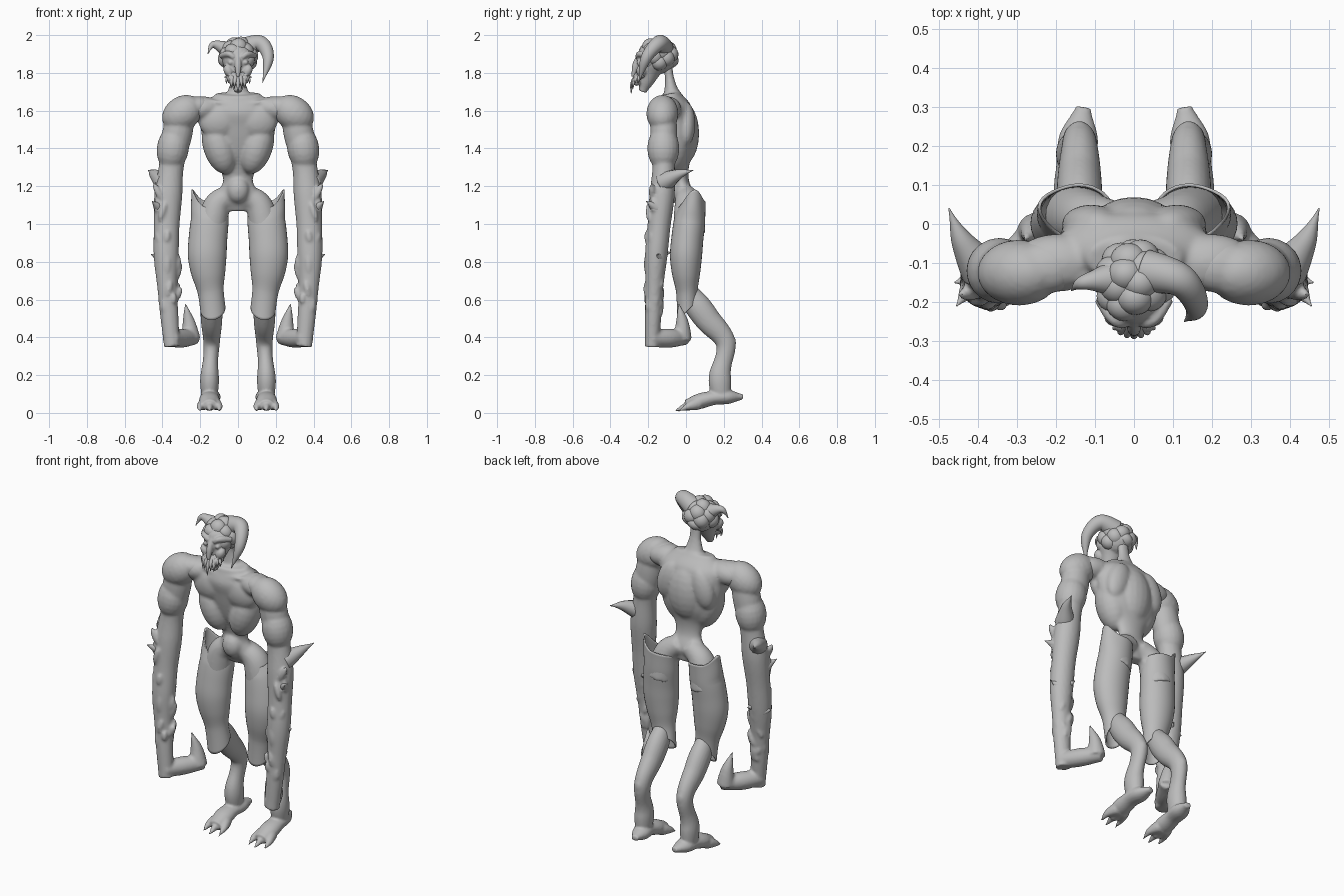
import bpy, bmesh, math, random
from mathutils import Vector, Matrix

random.seed(4)
default_cube = bpy.data.objects.get("Cube")
if default_cube:
    bpy.data.objects.remove(default_cube)

tone = 0.5
grey = bpy.data.materials.new("plain_grey")
grey.use_nodes = True
grey.diffuse_color = (tone, tone, tone, 1)
grey.node_tree.nodes["Principled BSDF"].inputs["Base Color"].default_value = grey.diffuse_color

ACROSS, DEPTH, UP = Matrix.Identity(3)
POINT = .002


def sample(values, fraction):
    """Smooth interpolation through evenly spaced numbers or vectors."""
    last = len(values) - 1
    place = min(max(fraction, 0), 1) * last
    i = min(int(place), last - 1)
    t = place - i
    before, start = values[max(i - 1, 0)], values[i]
    end, after = values[i + 1], values[min(i + 2, last)]
    tangent_in, tangent_out = (end - before) / 2, (after - start) / 2
    ease = t * t * (3 - 2 * t)
    return (start * (1 - ease) + end * ease
            + tangent_in * (t * (1 - t) ** 2) - tangent_out * (t * t * (1 - t)))


def tube(bm, path, radii, flat=1.0, side=ACROSS, segments=24, caps=True):
    """Loft ellipses along a path; radii are evenly spaced over its length."""
    path = [Vector(p) for p in path]
    steps = 6 * max(len(path), len(radii))
    spots = [sample(path, i / steps) for i in range(steps + 1)]
    travelled = [0.0]
    for a, b in zip(spots, spots[1:]):
        travelled.append(travelled[-1] + (b - a).length)
    rings = []
    for i, spot in enumerate(spots):
        along = (spots[min(i + 1, steps)] - spots[max(i - 1, 0)]).normalized()
        u = (side - along * side.dot(along)).normalized()
        v = along.cross(u) * flat
        radius = max(sample(radii, travelled[i] / travelled[-1]), POINT)
        angles = [math.tau * k / segments for k in range(segments)]
        rings.append([bm.verts.new(spot + (u * math.cos(a) + v * math.sin(a)) * radius)
                      for a in angles])
    for ring, following in zip(rings, rings[1:]):
        for k in range(segments):
            n = (k + 1) % segments
            bm.faces.new((ring[k], ring[n], following[n], following[k]))
    if caps:
        bm.faces.new(rings[0][::-1])
        bm.faces.new(rings[-1])
    return rings


def spike(bm, base, tip, radius, bend=(0, 0, 0), side=ACROSS):
    """Tapering thorn, bowed at its middle by the bend vector."""
    base, tip = Vector(base), Vector(tip)
    middle = (base + tip) / 2 + Vector(bend)
    tube(bm, [base, middle, tip], [radius, radius * .55, POINT], side=side, segments=12)


def blob(bm, centre, size, tilt=0.0):
    """Ellipsoid, tilted about the front-back axis."""
    matrix = (Matrix.Translation(centre) @ Matrix.Rotation(tilt, 4, 'Y')
              @ Matrix.Diagonal((*size, 1)))
    bmesh.ops.create_uvsphere(bm, u_segments=20, v_segments=12, radius=1, matrix=matrix)


def finish(bm, name, voxel=0, mirror=False, softness=2, shell=0):
    """Turn the shapes into an object, optionally blended and mirrored."""
    bmesh.ops.recalc_face_normals(bm, faces=bm.faces)
    for face in bm.faces:
        face.smooth = True
    mesh = bpy.data.meshes.new(name)
    bm.to_mesh(mesh)
    bm.free()
    mesh.materials.append(grey)
    ob = bpy.data.objects.new(name, mesh)
    bpy.context.collection.objects.link(ob)
    if shell:
        ob.modifiers.new("thickness", 'SOLIDIFY').thickness = shell
    if voxel:
        blend = ob.modifiers.new("blend", 'REMESH')
        blend.mode = 'VOXEL'
        blend.voxel_size = voxel
        blend.use_smooth_shade = True
        soften = ob.modifiers.new("soften", 'SMOOTH')
        soften.iterations = softness
    if mirror:
        ob.modifiers.new("mirror", 'MIRROR').use_mirror_merge = False


# Torso: rib cage, narrow waist, pelvis and neck
bm = bmesh.new()
tube(bm, [(0, -.09, 1.69), (0, -.05, 1.48), (0, -.03, 1.27), (0, 0, 1.07)],
     [.12, .2, .2, .19, .16, .1, .08, .11, .06], flat=.5, segments=32)
tube(bm, [(0, -.06, 1.58), (0, -.08, 1.72), (0, -.1, 1.86)], [.13, .07, .036, .036], flat=.7)
blob(bm, (0, -.02, 1.48), (.12, .09, .17))
blob(bm, (0, -.05, 1.18), (.06, .05, .07))
for s in (1, -1):
    # Ribs, chest muscle, shoulder blade and shoulder yoke
    blob(bm, (s * .1, -.07, 1.41), (.085, .09, .15), s * .3)
    blob(bm, (s * .1, -.11, 1.55), (.11, .06, .1), s * .2)
    blob(bm, (s * .11, 0, 1.53), (.07, .05, .12), s * -.3)
    blob(bm, (s * .2, -.1, 1.61), (.11, .075, .065), s * .1)
    # Collarbone and hip
    tube(bm, [(s * .02, -.15, 1.63), (s * .23, -.13, 1.66)], [.012, .014], side=DEPTH)
    tube(bm, [(s * .03, 0, 1.16), (s * .11, .01, 1.1), (s * .148, .02, .95)],
         [.055, .075, .085], side=DEPTH)
finish(bm, "torso", voxel=.009, softness=6)

# Arms: broad shoulder, bulging upper arm, pinched elbow and long forearm
bm = bmesh.new()
blob(bm, (.295, -.125, 1.585), (.115, .085, .09), .6)
blob(bm, (.23, -.11, 1.62), (.09, .07, .055), .2)
blob(bm, (.345, -.12, 1.4), (.085, .085, .12), -.15)
tube(bm, [(.29, -.12, 1.63), (.36, -.12, 1.25), (.38, -.16, .8), (.35, -.18, .35)],
     [.07, .08, .066, .074, .068, .066, .053, .048, .042], flat=.9)
# Hooked hand with an upright thumb
tube(bm, [(.36, -.19, .395), (.3, -.09, .395), (.23, 0, .4)], [.045, .05, .04])
tube(bm, [(.25, -.02, .39), (.26, -.02, .48), (.28, -.04, .58)], [.05, .032, .006])
# Knobbly bark-like lumps on the forearm
for i in range(34):
    angle, rise = random.uniform(0, math.tau), random.random() * .7
    centre = Vector((.358, -.175, .5)) + Vector((.03, .04, 1)) * rise
    centre += (ACROSS * math.cos(angle) + DEPTH * math.sin(angle) * .9) * (.04 + rise * .025)
    blob(bm, centre, (.018, .018, random.uniform(.03, .06)), random.uniform(-.5, .5))
finish(bm, "arms", voxel=.009, mirror=True)

# Arm spikes: elbow horn and smaller thorns
bm = bmesh.new()
spike(bm, (.39, -.12, 1.22), (.475, .04, 1.285), .055, bend=(.01, 0, .01), side=UP)
spike(bm, (.41, -.15, 1.08), (.455, -.21, 1.12), .035, side=UP)
spike(bm, (.41, -.14, .82), (.46, -.15, .84), .03, side=UP)
spike(bm, (.36, -.13, .84), (.35, -.08, .85), .025, side=UP)
finish(bm, "arm_spikes", mirror=True)

# Thigh shells: sleeves with a pointed outer hip and a drooping knee flap
bm = bmesh.new()
rings = tube(bm, [(.14, .03, 1.1), (.163, 0, .83), (.133, .01, .56)],
             [.09, .1, .102, .102, .09, .07, .067], flat=.83, segments=32, caps=False)
rim = 8
for n in range(rim):
    strength = 1 - n / rim
    for v in rings[n]:
        flare = max(0, (v.co.x - .15) / .08) ** 3 * strength
        v.co += Vector((.018, .012, .07)) * flare
        v.co.z += (v.co.y - .03) * .35 * strength
    for v in rings[-1 - n]:
        v.co.z += (v.co.y - .02) * strength
finish(bm, "thigh_shells", mirror=True, shell=.008)

# Lower legs: backward-bent shin and hock
bm = bmesh.new()
tube(bm, [(.14, 0, .65), (.14, .11, .5), (.14, .21, .37), (.15, .18, .2), (.15, .19, .06)],
     [.045, .058, .055, .045, .04, .05, .04], flat=1.2)
blob(bm, (.14, .23, .37), (.032, .035, .05))
# Feet: raised heel and three clawed toes
tube(bm, [(.13, .3, .085), (.15, .15, .08), (.15, 0, .04)], [.02, .05, .05, .055, .04], flat=.75)
for s in (-1, 0, 1):
    spread = s * .05
    spike(bm, (.15 + spread / 2, .06, .05), (.15 + spread, abs(spread) / 2 - .07, .005), .035,
          bend=(spread / 4, 0, .005))
finish(bm, "lower_legs", voxel=.007, mirror=True)

# Head: skull, tapering face, nose ridge, brows, cheeks and eyes
bm = bmesh.new()
blob(bm, (0, -.14, 1.885), (.09, .09, .09))
tube(bm, [(0, -.16, 1.95), (0, -.19, 1.83), (0, -.23, 1.7)], [.05, .08, .08, .058, .04, .02])
tube(bm, [(0, -.22, 1.94), (0, -.26, 1.86), (0, -.28, 1.78)], [.012, .015, .018, .01])
for s in (1, -1):
    tube(bm, [(s * .02, -.255, 1.88), (s * .05, -.245, 1.9), (s * .09, -.19, 1.89)],
         [.013, .017, .014], side=UP)
    blob(bm, (s * .05, -.235, 1.81), (.025, .028, .035), s * .5)
    blob(bm, (s * .04, -.25, 1.855), (.014, .012, .012))
    blob(bm, (s * .03, -.26, 1.76), (.022, .02, .03), s * .3)
finish(bm, "face", voxel=.006, softness=1)

# Swollen folds covering the crown and back of the skull
bm = bmesh.new()
count = 22
for i in range(count):
    height = 1 - 1.5 * (i + .5) / count
    turn, reach = i * 2.4, math.sqrt(1 - height * height)
    x, y = reach * math.cos(turn), reach * math.sin(turn)
    if y > -.7 or height > .3:
        blob(bm, (.06 * x, .07 * y - .15, .06 * height + 1.885),
             (.048, .045, random.uniform(.035, .05)), random.uniform(-.8, .8))
finish(bm, "skull_folds")

# Uneven horns: a long drooping one on the left, a short curl on the right
bm = bmesh.new()
tube(bm, [(.03, -.12, 1.93), (.12, -.145, 1.955), (.16, -.21, 1.88), (.13, -.25, 1.75)],
     [.055, .04, .026, POINT], side=DEPTH)
finish(bm, "left_horn")
bm = bmesh.new()
tube(bm, [(-.05, -.14, 1.92), (-.13, -.15, 1.95), (-.16, -.17, 1.9)],
     [.045, .022, POINT], side=DEPTH)
finish(bm, "right_horn")

# Beard: a fan of thorny tendrils around the jaw, longest at the chin
bm = bmesh.new()
for i in range(-5, 6):
    angle = i * .27
    outward = Vector((math.sin(angle), -math.cos(angle), 0))
    root = Vector((0, -.22, 1.79)) + outward * .03
    tip = Vector((0, -.22, 1.69 + abs(angle) * .05 + (i % 2) * .015)) + outward * .07
    spike(bm, root, tip, .02, bend=outward * .015)
finish(bm, "beard_tendrils")
